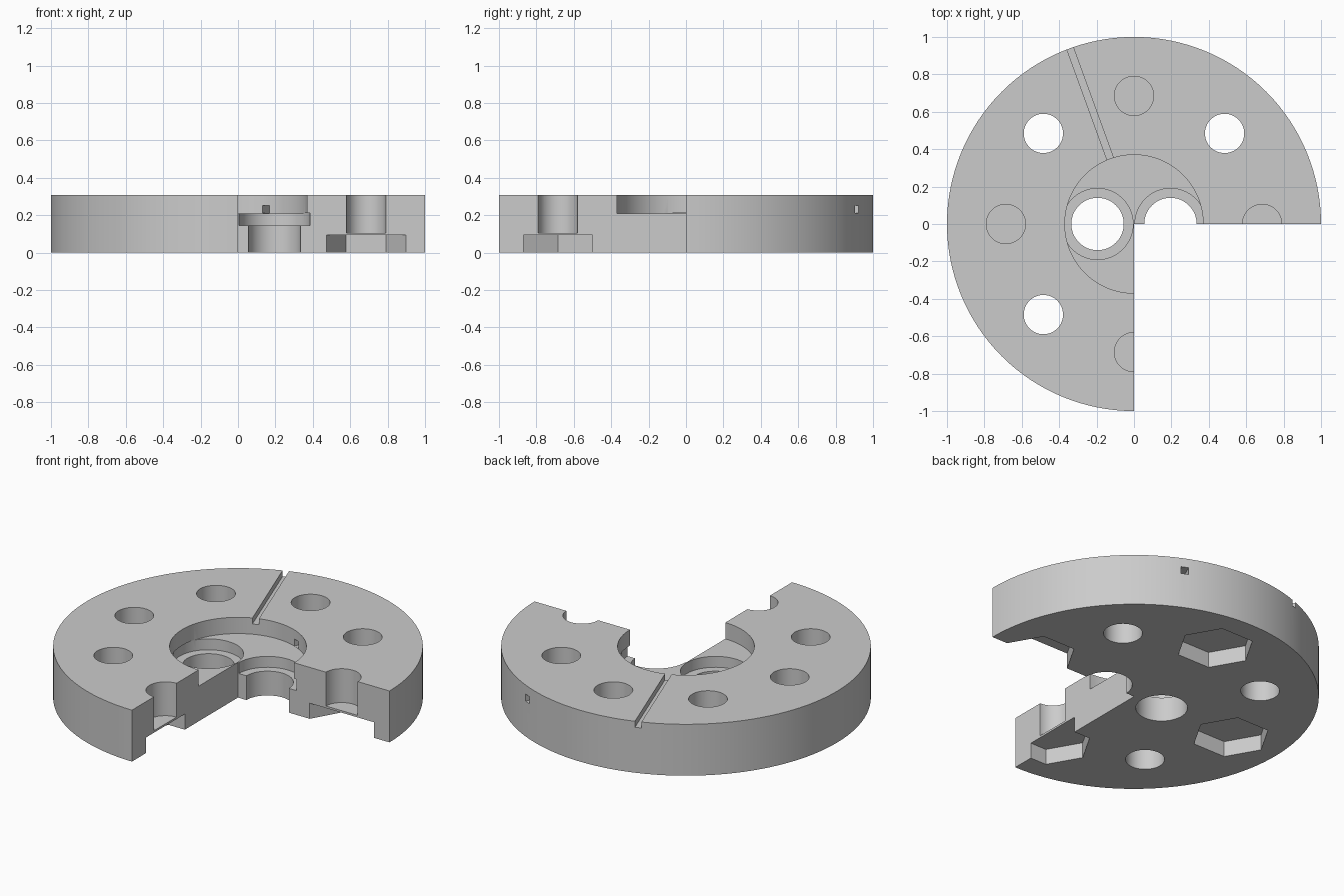
import bpy
from math import radians, cos, sin

default = bpy.data.objects.get("Cube")
if default:
    bpy.data.objects.remove(default, do_unlink=True)

HEIGHT = 0.307
ABOVE = HEIGHT + 0.1
BELOW = -0.1
FLOOR = 0.21        # floor of the central recess
BOLT_CIRCLE = 0.685
BOLT_RADIUS = 0.105


def material(name, value):
    mat = bpy.data.materials.new(name)
    mat.use_nodes = True
    mat.diffuse_color = (value, value, value, 1)
    mat.node_tree.nodes["Principled BSDF"].inputs["Base Color"].default_value = (value, value, value, 1)
    return mat


def prism(name, radius, bottom, top, x=0, y=0, sides=64):
    """Upright cylinder or polygon prism, with a corner pointing to +x."""
    bpy.ops.mesh.primitive_cylinder_add(vertices=sides, radius=radius, depth=top - bottom,
                                        location=(x, y, (bottom + top) / 2),
                                        rotation=(0, 0, radians(90)if sides == 6 else 0))
    obj = bpy.context.object
    obj.name = name
    return obj


def bar(name, start, end, width, bottom, top, angle):
    """Box running outwards along a radius of the disc."""
    mid, a = (start + end) / 2, radians(angle)
    bpy.ops.mesh.primitive_cube_add(size=1, rotation=(0, 0, a),
                                    location=(mid * cos(a), mid * sin(a), (bottom + top) / 2))
    obj = bpy.context.object
    obj.name = name
    obj.scale = (end - start, width, top - bottom)
    return obj


def cut(target, cutter):
    mod = target.modifiers.new(cutter.name, "BOOLEAN")
    mod.operation, mod.solver, mod.object = "DIFFERENCE", "EXACT", cutter
    bpy.context.view_layer.objects.active = target
    bpy.ops.object.modifier_apply(modifier=mod.name)
    bpy.data.objects.remove(cutter, do_unlink=True)


# Disc body
disc = prism("rotor_disc", 1, 0, HEIGHT, sides=128)
disc.data.materials.clear()
disc.data.materials.append(material("light_grey", 0.6))

# Central recess
cut(disc, prism("recess", 0.37, FLOOR, ABOVE, sides=96))

# Two stepped bores, whose wide steps run under the recess wall
for side in (-1, 1):
    cut(disc, prism("bore", 0.14, BELOW, FLOOR - 0.02, x=side * 0.195))
    cut(disc, prism("counterbore", 0.19, 0.145, FLOOR + 0.002, x=side * 0.195))

# Bolt ring: plain through holes alternate with blind holes over hexagonal nut pockets
for i in range(8):
    a = radians(45 * i)
    x, y = BOLT_CIRCLE * cos(a), BOLT_CIRCLE * sin(a)
    if i % 2:
        cut(disc, prism("through_hole", BOLT_RADIUS, BELOW, ABOVE, x, y))
    else:
        cut(disc, prism("blind_hole", BOLT_RADIUS, 0.105, ABOVE, x, y))
        cut(disc, prism("nut_pocket", 0.2125, BELOW, 0.093, x, y, sides=6))

# Open groove in the top face and closed channel through the rim
cut(disc, bar("groove", 0.3, 1.1, 0.036, HEIGHT - 0.036, ABOVE, 110))
cut(disc, bar("channel", 0.3, 1.1, 0.042, FLOOR + 0.001, 0.253, 66))

# Missing quarter
bpy.ops.mesh.primitive_cube_add(size=2, location=(0.9995, -0.9995, 0))
quarter = bpy.context.object
quarter.name = "quarter"
cut(disc, quarter)

# Smooth round walls, crisp edges
bpy.ops.object.select_all(action="DESELECT")
disc.select_set(True)
bpy.context.view_layer.objects.active = disc
bpy.ops.object.shade_smooth_by_angle(angle=radians(30))
